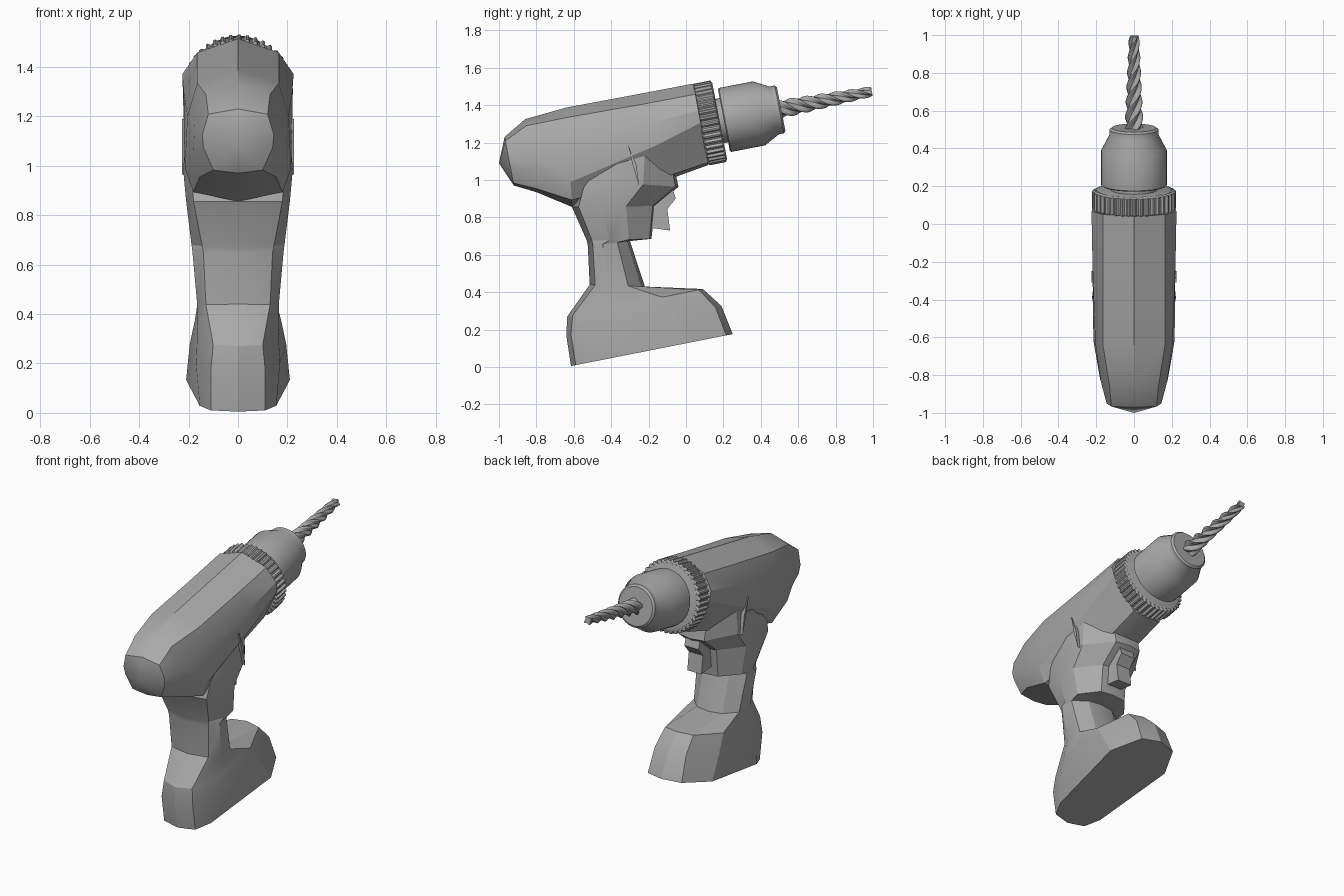
import bpy, bmesh, math
from mathutils import Vector, Matrix

if "Cube" in bpy.data.objects:
    bpy.data.objects.remove(bpy.data.objects["Cube"])

grey = bpy.data.materials.new("plain_grey")
grey.use_nodes = True
grey.diffuse_color = (0.4, 0.4, 0.4, 1)
grey.node_tree.nodes["Principled BSDF"].inputs["Base Color"].default_value = (0.4, 0.4, 0.4, 1)

TILT = math.radians(11)
AXIS = Matrix.Translation((0, 0.128, 1.305)) @ Matrix.Rotation(TILT - math.pi / 2, 4, 'X')


def finish(name, bm, matrix=None, angle=30):
    bmesh.ops.recalc_face_normals(bm, faces=bm.faces)
    mesh = bpy.data.meshes.new(name)
    bm.to_mesh(mesh)
    bm.free()
    obj = bpy.data.objects.new(name, mesh)
    bpy.context.collection.objects.link(obj)
    if matrix:
        obj.matrix_world = matrix
    mesh.materials.append(grey)
    bpy.ops.object.select_all(action='DESELECT')
    obj.select_set(True)
    bpy.context.view_layer.objects.active = obj
    bpy.ops.object.shade_smooth_by_angle(angle=math.radians(angle))
    return obj


def loft(name, rings, matrix=None, angle=30, tip=None):
    """Skin a list of equal-length rings; tip closes the first ring to a point."""
    bm = bmesh.new()
    rows = [[bm.verts.new(p) for p in ring] for ring in rings]
    n = len(rows[0])
    for r0, r1 in zip(rows, rows[1:]):
        for i in range(n):
            j = (i + 1) % n
            bm.faces.new((r0[i], r0[j], r1[j], r1[i]))
    if tip:
        point = bm.verts.new(tip)
        for i in range(n):
            bm.faces.new((rows[0][i], rows[0][(i + 1) % n], point))
    else:
        bm.faces.new(rows[0])
    bm.faces.new(rows[-1])
    return finish(name, bm, matrix, angle)


def section(a, b, widths, ts):
    """Mirrored ring between two centre points (y, z), with half widths at fractions ts."""
    a, b = Vector((0, *a)), Vector((0, *b))
    half = [a.lerp(b, t) + Vector((w, 0, 0)) for t, w in zip(ts, widths)]
    return [a] + half + [b] + [Vector((-p.x, p.y, p.z)) for p in reversed(half)]


def lathe(name, profile, sides, knurl=0):
    """Turn (radius, distance) points about the drill axis."""
    rings = []
    for r, s in profile:
        ring = []
        for i in range(sides):
            a = math.tau * i / sides
            q = r - (knurl if i % 4 > 1 else 0)
            ring.append((q * math.cos(a), q * math.sin(a), s))
        rings.append(ring)
    return loft(name, rings, AXIS)


# Motor housing, from the blunt rear to the chuck end
housing = [
    section((-.97, 1.23), (-.92, .97), (.12, .145, .14, .10), (.08, .4, .6, .95)),
    section((-.86, 1.325), (-.80, .935), (.13, .175, .18, .155), (.09, .4, .7, .95)),
    section((-.64, 1.387), (-.61, .856), (.165, .205, .215, .18), (.1, .35, .75, .93)),
    section((-.25, 1.46), (-.10, 1.0), (.165, .22, .22, .10), (.12, .35, .6, .96)),
    section((.04, 1.515), (.12, 1.08), (.165, .225, .22, .10), (.13, .33, .48, .97)),
]
loft("motor_housing", housing, tip=(0, -1.0, 1.09), angle=24)

# Battery foot and grip, from the sloping underside upward
grip_ts = (.08, .35, .65, .97)
grip = [
    section((-.615, .005), (.25, .176), (.11, .155, .21, .12), (.03, .14, .75, .96)),
    section((-.64, .17), (.19, .326), (.11, .17, .195, .11), (.03, .2, .7, .96)),
    section((-.635, .27), (.09, .417), (.10, .165, .175, .10), (.04, .25, .7, .97)),
    section((-.515, .44), (-.22, .43), (.13, .165, .16, .09), (.1, .35, .7, .94)),
    section((-.525, .647), (-.30, .674), (.14, .185, .175, .09), (.12, .35, .7, .94)),
    section((-.53, .675), (-.185, .685), (.145, .188, .18, .09), grip_ts),
    section((-.61, .856), (-.165, .86), (.18, .21, .20, .09), grip_ts),
    section((-.58, 1.0), (-.04, .963), (.19, .222, .205, .09), grip_ts),
    section((-.50, 1.2), (-.07, 1.10), (.16, .205, .20, .09), grip_ts),
]
loft("grip_and_battery", grip, angle=24)

# Trigger
trigger = [(-.2, .875), (-.07, .95), (-.055, .90), (-.10, .845), (-.085, .73), (-.2, .745)]
loft("trigger", [[(x, y, z) for y, z in trigger] for x in (-.05, .05)])

# Slim vent ridge on each side
for side, label in ((1, "left"), (-1, "right")):
    fin = [(-.31, 1.19), (-.285, 1.08), (-.25, .965), (-.265, 1.08)]
    loft("vent_ridge_" + label, [[(side * x, y, z) for y, z in fin] for x in (.18, .226)])

# Knurled collar with plain rims, neck and chuck
lathe("collar", [(.205, -.053), (.222, -.045), (.222, .045), (.205, .053)], 160, .012)
lathe("neck", [(.12, .04), (.12, .09)], 32)
lathe("chuck", [(.165, .076), (.174, .082), (.174, .267), (.13, .35), (.13, .378), (.118, .388)], 48)

# Twisted bit: a lobed section that turns and narrows along the axis
bit = []
STEPS, SIDES = 60, 24
for k in range(STEPS + 1):
    f = k / STEPS
    radius = .052 - .024 * f
    turn = 1.6 * math.tau * f
    ring = []
    for i in range(SIDES):
        a = math.tau * i / SIDES
        r = radius * (.8 + .2 * math.cos(4 * a))
        ring.append((r * math.cos(a + turn), r * math.sin(a + turn), .37 + .512 * f))
    bit.append(ring)
loft("drill_bit", bit, AXIS)
